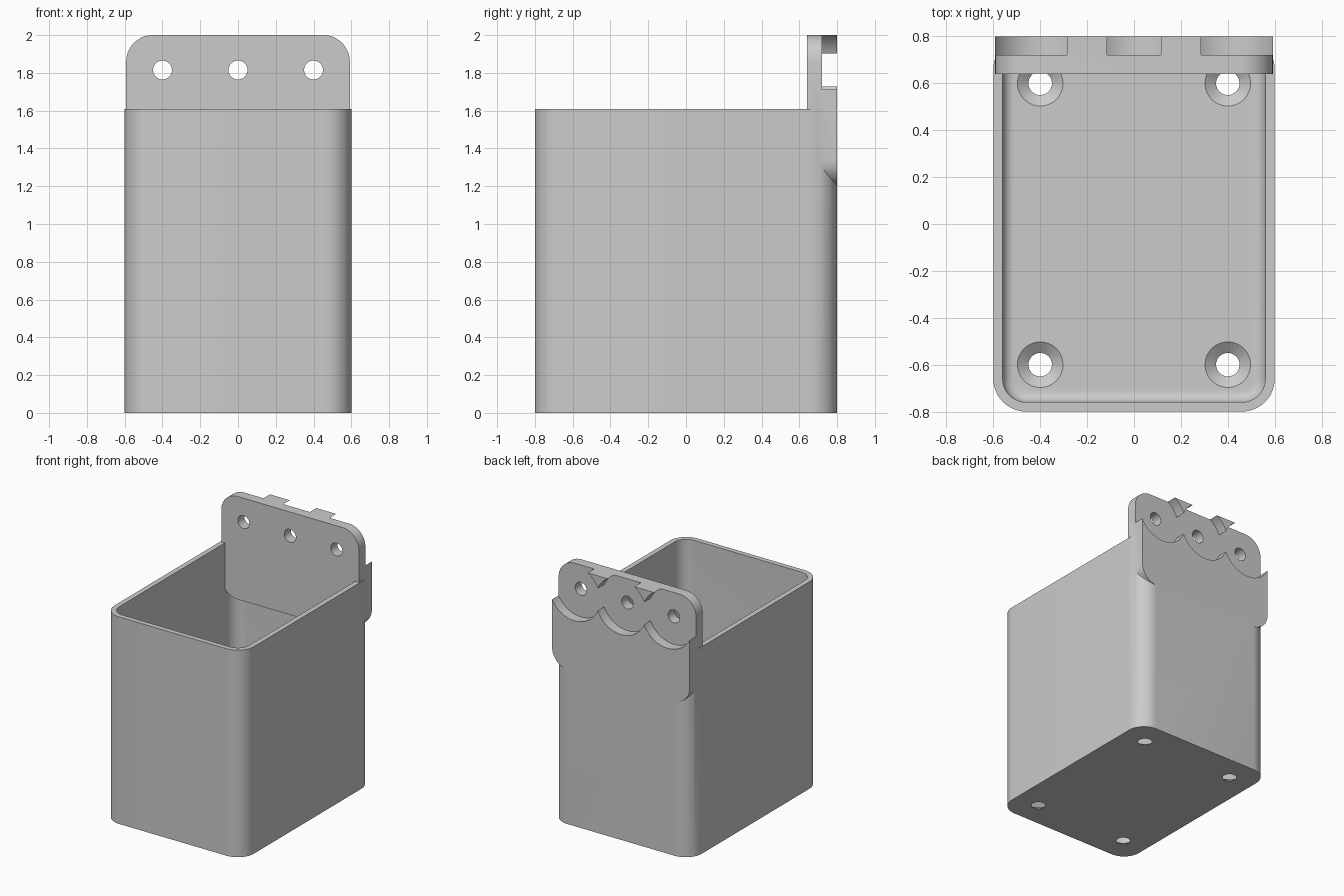
import bpy, bmesh
from math import sin, cos, pi, radians
from mathutils import Matrix

if "Cube" in bpy.data.objects:
    bpy.data.objects.remove(bpy.data.objects["Cube"])

grey = bpy.data.materials.new("plain grey")
grey.use_nodes = True
grey.diffuse_color = (0.6, 0.6, 0.6, 1)
grey.node_tree.nodes["Principled BSDF"].inputs["Base Color"].default_value = grey.diffuse_color

WALL, RADIUS, BOX_TOP = 0.04, 0.14, 1.61
HOLE_R, HOOK_Z = 0.05, 1.815
FLOOR = 0.04


def rounded_rect(hx, hy, r, steps=12):
    """Counter-clockwise outline of a rectangle with round corners."""
    pts = []
    for k, (sx, sy) in enumerate([(1, 1), (-1, 1), (-1, -1), (1, -1)]):
        for i in range(steps + 1):
            a = (k + i / steps) * pi / 2
            pts.append((sx * (hx - r) + r * cos(a), sy * (hy - r) + r * sin(a)))
    return pts


def circle(r, n=64):
    return [(r * cos(2 * pi * i / n), r * sin(2 * pi * i / n)) for i in range(n)]


def loft(name, sections, matrix=Matrix()):
    """Closed solid through (outline, height) sections."""
    bm = bmesh.new()
    rings = [[bm.verts.new((x, y, z)) for x, y in pts] for pts, z in sections]
    bm.faces.new(rings[0][::-1])
    bm.faces.new(rings[-1])
    n = len(rings[0])
    for low, high in zip(rings, rings[1:]):
        for i in range(n):
            j = (i + 1) % n
            bm.faces.new((low[i], low[j], high[j], high[i]))
    bm.transform(matrix)
    bmesh.ops.recalc_face_normals(bm, faces=bm.faces)
    mesh = bpy.data.meshes.new(name)
    bm.to_mesh(mesh)
    bm.free()
    mesh.materials.append(grey)
    ob = bpy.data.objects.new(name, mesh)
    bpy.context.collection.objects.link(ob)
    return ob


def combine(target, tool, operation):
    """Apply a boolean and discard the tool."""
    mod = target.modifiers.new("boolean", "BOOLEAN")
    mod.operation, mod.solver, mod.object = operation, "EXACT", tool
    bpy.context.view_layer.objects.active = target
    bpy.ops.object.modifier_apply(modifier=mod.name)
    bpy.data.objects.remove(tool)


def along_y(x, y, z):
    """Turn a solid lofted along z so it runs along -y."""
    return Matrix.Translation((x, y, z)) @ Matrix.Rotation(pi / 2, 4, "X")


# Box body
outer = rounded_rect(0.6, 0.8, RADIUS)
box = loft("bin_with_hanger", [(outer, 0), (outer, BOX_TOP)])

# Cavity with a filleted floor
FILLET = 0.05
sections = []
for i in range(9):
    a = i / 8 * pi / 2
    inset = WALL + FILLET * (1 - sin(a))
    sections.append((rounded_rect(0.6 - inset, 0.8 - inset, RADIUS - inset),
                     FLOOR + FILLET * (1 - cos(a))))
sections.append((sections[-1][0], BOX_TOP + 0.1))
combine(box, loft("cavity", sections), "DIFFERENCE")

# Hanger plate across the back
plate_outline = rounded_rect(0.592, 0.4, RADIUS)
plate = loft("hanger_plate", [(plate_outline, 0), (plate_outline, 0.16)], along_y(0, 0.8, 1.6))
combine(box, plate, "UNION")

# Scalloped recesses and screw holes in the plate
for x in (-0.4, 0, 0.4):
    for r, depth in ((0.218, 0.18), (HOLE_R, 0.4)):
        cutter = loft("cutter", [(circle(r), 0), (circle(r), depth)], along_y(x, 0.9, HOOK_Z))
        combine(box, cutter, "DIFFERENCE")

# Countersunk drain holes in the floor
for x in (-0.4, 0.4):
    for y in (-0.6, 0.6):
        cutter = loft("cutter", [(circle(HOLE_R), -0.1), (circle(HOLE_R), 0.005),
                                 (circle(0.097), FLOOR), (circle(0.097), FLOOR + 0.1)],
                      Matrix.Translation((x, y, 0)))
        combine(box, cutter, "DIFFERENCE")

# Smooth the curved walls, keep the edges crisp
bpy.ops.object.select_all(action="DESELECT")
box.select_set(True)
bpy.context.view_layer.objects.active = box
bpy.ops.object.shade_smooth_by_angle(angle=radians(30))
